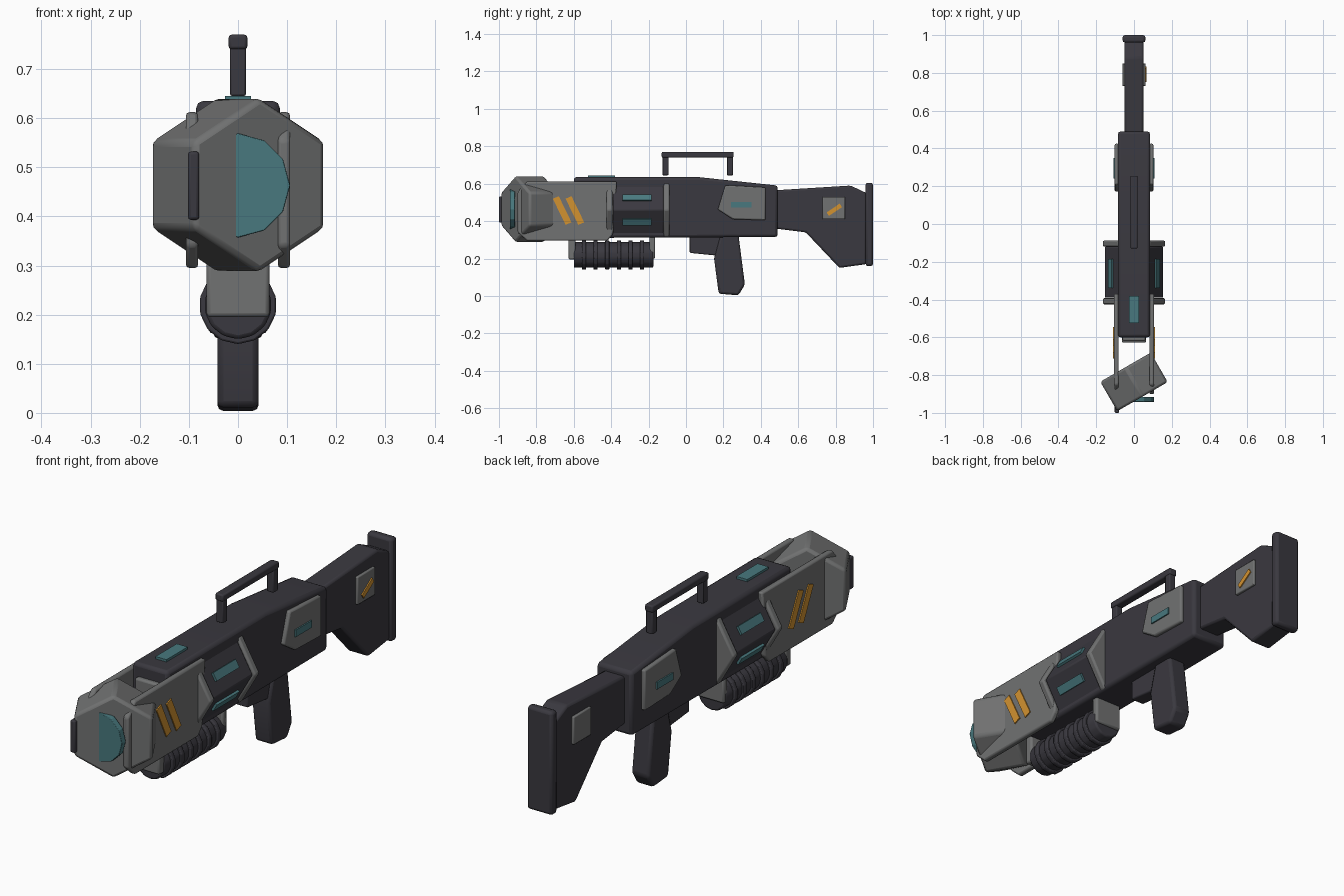
import bpy, bmesh, math
from mathutils import Vector, Matrix

if "Cube" in bpy.data.objects:
    bpy.data.objects.remove(bpy.data.objects["Cube"])


def material(name, rgb):
    m = bpy.data.materials.new(name)
    m.diffuse_color = (*rgb, 1)
    m.use_nodes = True
    m.node_tree.nodes["Principled BSDF"].inputs["Base Color"].default_value = m.diffuse_color
    return m


DARK = material("dark_metal", (0.042, 0.040, 0.050))
GRAY = material("gray_armor", (0.165, 0.168, 0.168))
TEAL = material("teal_glow", (0.065, 0.19, 0.21))
ORANGE = material("orange_paint", (0.65, 0.29, 0.03))


def extrude(name, pts, offset, mat, bevel):
    """Extrude a flat outline by an offset, then round its edges."""
    bm = bmesh.new()
    a = [bm.verts.new(p) for p in pts]
    b = [bm.verts.new(Vector(p) + Vector(offset)) for p in pts]
    n = len(pts)
    bm.faces.new(a)
    bm.faces.new(b[::-1])
    for i in range(n):
        j = (i + 1) % n
        bm.faces.new((a[i], b[i], b[j], a[j]))
    bmesh.ops.recalc_face_normals(bm, faces=bm.faces)
    me = bpy.data.meshes.new(name)
    bm.to_mesh(me)
    bm.free()
    me.materials.append(mat)
    ob = bpy.data.objects.new(name, me)
    bpy.context.collection.objects.link(ob)
    if bevel:
        mod = ob.modifiers.new("rounding", 'BEVEL')
        mod.width = bevel
        mod.segments = 2
        mod.limit_method = 'ANGLE'
        mod.angle_limit = math.radians(25)
    bpy.context.view_layer.objects.active = ob
    ob.select_set(True)
    bpy.ops.object.shade_smooth_by_angle(angle=math.radians(28))
    ob.select_set(False)
    return ob


def side(name, yz, x0, x1, mat, bevel=0.01):
    """Side profile (y, z) extruded across x."""
    return extrude(name, [(x0, y, z) for y, z in yz], (x1 - x0, 0, 0), mat, bevel)


def box(name, x, y, z, mat, bevel=0.008):
    yz = [(y[0], z[0]), (y[1], z[0]), (y[1], z[1]), (y[0], z[1])]
    return side(name, yz, x[0], x[1], mat, bevel)


def ngon(name, n, r, y, zc, mat, phase=0.0, bevel=0.005):
    """Regular polygon prism along y."""
    pts = [(r * math.cos(phase + 2 * math.pi * i / n), y[0],
            zc + r * math.sin(phase + 2 * math.pi * i / n)) for i in range(n)]
    return extrude(name, pts, (0, y[1] - y[0], 0), mat, bevel)


# Main body, stock, butt plate
side("body", [(-0.6, 0.31), (0.49, 0.315), (0.49, 0.59), (0.07, 0.635), (-0.6, 0.635)],
     -0.085, 0.085, DARK, 0.014)
box("body_front_cap", (-0.06, 0.06), (-0.62, -0.59), (0.36, 0.58), GRAY)
side("stock", [(0.48, 0.36), (0.64, 0.34), (0.82, 0.15), (0.965, 0.17), (0.965, 0.55),
               (0.88, 0.59), (0.48, 0.565)], -0.05, 0.05, DARK)
box("butt_plate", (-0.06, 0.06), (0.96, 1.0), (0.16, 0.605), DARK, 0.012)

# Grip and trigger block
side("grip", [(0.185, 0.33), (0.28, 0.33), (0.315, 0.06), (0.28, 0.003), (0.175, 0.012),
              (0.15, 0.2)], -0.042, 0.042, DARK, 0.012)
side("trigger_block", [(0.02, 0.32), (0.02, 0.23), (0.17, 0.215), (0.2, 0.32)],
     -0.032, 0.032, DARK, 0.006)

# Carry handle
box("carry_handle_bar", (-0.019, 0.019), (-0.13, 0.255), (0.74, 0.77), DARK, 0.006)
for i, y in enumerate((-0.11, 0.235)):
    box(f"carry_handle_post_{i}", (-0.016, 0.016), (y - 0.016, y + 0.016), (0.645, 0.75),
        DARK, 0.004)

# Turned hexagonal muzzle head, its lens and corner slot
head = ngon("muzzle_head", 6, 0.178, (-0.09, 0.09), 0, GRAY, math.pi / 6, 0.012)
head.matrix_world = Matrix.Translation((0, -0.836, 0.464)) @ Matrix.Rotation(math.radians(30), 4, 'Z')
ngon("muzzle_lens", 12, 0.106, (-0.942, -0.915), 0.463, TEAL, 0, 0.002)
box("muzzle_corner_slot", (-0.102, -0.079), (-1.0, -0.96), (0.393, 0.532), DARK, 0.006)

# Hexagonal drum with end brackets
ngon("drum", 6, 0.156, (-0.39, -0.12), 0.46, DARK, 0, 0.006)
for i, y in enumerate((-0.425, -0.12)):
    ngon(f"drum_bracket_{i}", 6, 0.167, (y, y + 0.032), 0.46, GRAY, 0, 0.008)

# Ribbed foregrip and its mounts
ngon("foregrip", 14, 0.069, (-0.6, -0.175), 0.219, DARK, math.pi / 14, 0.008)
for i in range(6):
    y = -0.545 + 0.062 * i
    ngon(f"foregrip_rib_{i}", 14, 0.079, (y - 0.011, y + 0.011), 0.219, DARK, math.pi / 14, 0.004)
box("foregrip_front_mount", (-0.064, 0.064), (-0.628, -0.59), (0.195, 0.32), GRAY)
box("foregrip_rear_mount", (-0.064, 0.064), (-0.195, -0.165), (0.2, 0.32), GRAY)

# Parts repeated on both sides
for s, label in ((1, "right"), (-1, "left")):
    side(f"front_armor_{label}", [(-0.37, 0.612), (-0.85, 0.612), (-0.9, 0.555), (-0.9, 0.34),
                                  (-0.85, 0.295), (-0.42, 0.295), (-0.39, 0.33)],
         s * 0.081, s * 0.106, GRAY, 0.007)
    for i in range(2):
        y = -0.712 + 0.068 * i
        side(f"front_stripe_{label}_{i}", [(y, 0.52), (y + 0.032, 0.533), (y + 0.1, 0.393),
                                           (y + 0.068, 0.38)],
             s * 0.104, s * 0.111, ORANGE, 0)
    side(f"rear_armor_{label}", [(0.21, 0.592), (0.425, 0.58), (0.425, 0.405), (0.25, 0.41),
                                 (0.17, 0.462)], s * 0.08, s * 0.102, GRAY, 0.007)
    box(f"rear_light_{label}", (s * 0.1, s * 0.108), (0.24, 0.35), (0.472, 0.502), TEAL, 0)
    box(f"stock_plate_{label}", (s * 0.045, s * 0.061), (0.73, 0.85), (0.41, 0.53), GRAY, 0.004)
    # Drum lights lie on the two slanted faces
    for k in (1, -1):
        a = math.radians(30)
        light = box(f"drum_light_{label}_{'upper' if k > 0 else 'lower'}", (-0.005, 0.005),
                    (-0.34, -0.185), (-0.018, 0.018), TEAL, 0)
        light.matrix_world = (Matrix.Translation((s * 0.124, 0, 0.46 + k * 0.065))
                              @ Matrix.Rotation(-s * k * a, 4, 'Y'))

# Single details: stock stripe on the right, light on top
side("stock_stripe", [(0.752, 0.446), (0.764, 0.428), (0.834, 0.474), (0.822, 0.494)],
     0.059, 0.066, ORANGE, 0)
box("top_light", (-0.026, 0.026), (-0.525, -0.38), (0.632, 0.645), TEAL, 0)
